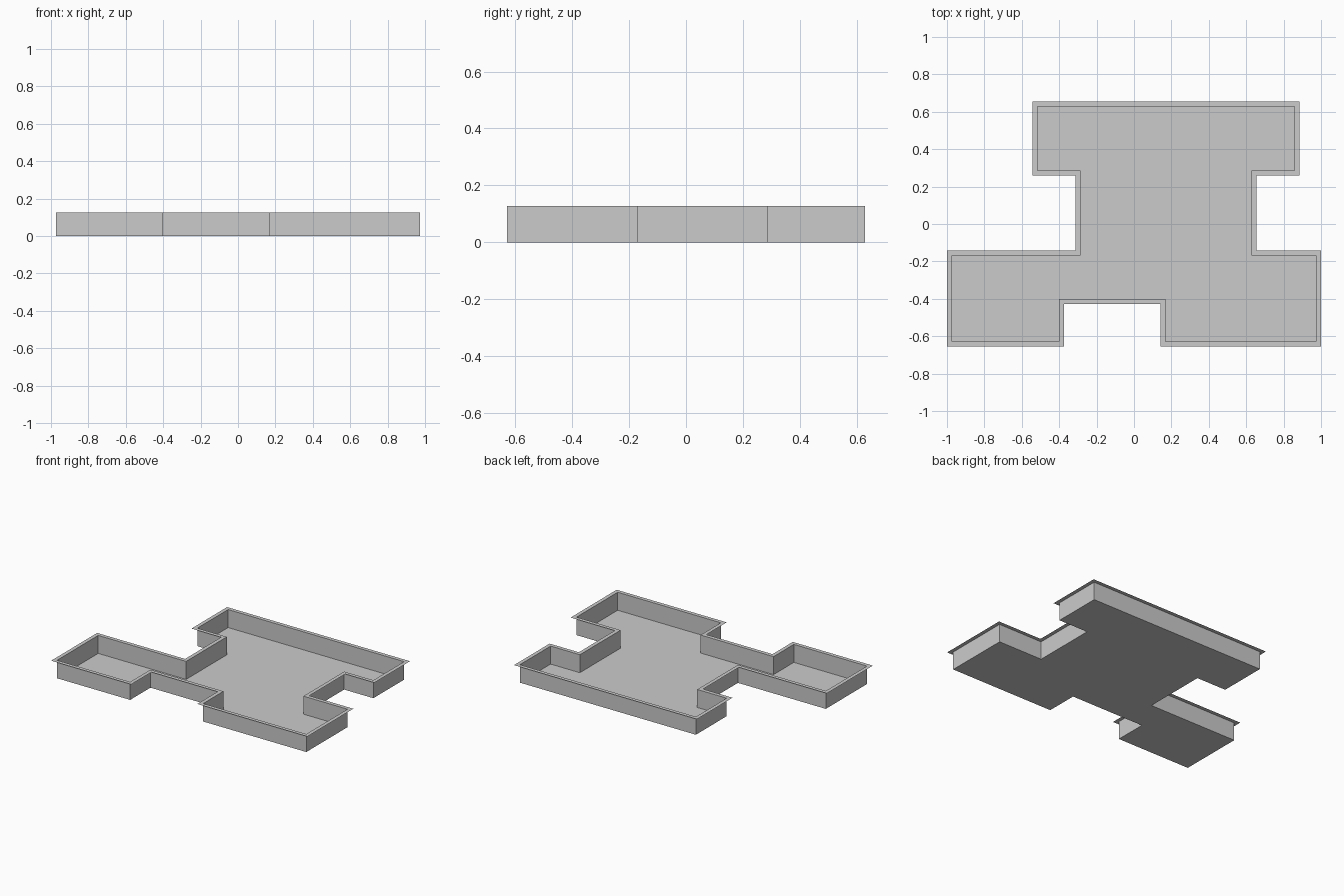
import bpy, bmesh
from mathutils import Vector

if "Cube" in bpy.data.objects:
    bpy.data.objects.remove(bpy.data.objects["Cube"])

HEIGHT = 0.127   # wall height
RIM = 0.027      # width of the flat lip

# Plan outline of the walls, counter-clockwise
plan = [(-0.973, -0.628), (-0.402, -0.628), (-0.402, -0.402), (0.168, -0.402),
        (0.168, -0.628), (0.973, -0.628), (0.973, -0.169), (0.629, -0.169),
        (0.629, 0.285), (0.857, 0.285), (0.857, 0.628), (-0.517, 0.628),
        (-0.517, 0.285), (-0.287, 0.285), (-0.287, -0.169), (-0.973, -0.169)]


def offset(points, d):
    """Move every right-angled corner outward by d."""
    out = []
    for i, p in enumerate(points):
        a, b, c = Vector(points[i - 1]), Vector(p), Vector(points[(i + 1) % len(points)])
        e, f = (b - a).normalized(), (c - b).normalized()
        out.append(b + d * (Vector((e.y, -e.x)) + Vector((f.y, -f.x))))
    return out


def ring(bm, points, z):
    return [bm.verts.new((p[0], p[1], z)) for p in points]


def bridge(bm, lower, upper):
    for i in range(len(lower)):
        j = (i + 1) % len(lower)
        bm.faces.new((lower[i], lower[j], upper[j], upper[i]))


bm = bmesh.new()
base = ring(bm, plan, 0)
top = ring(bm, plan, HEIGHT)
lip = ring(bm, offset(plan, RIM), HEIGHT)

# Floor, walls and outward lip, all thin sheets
bm.faces.new(base[::-1])
bridge(bm, base, top)
bridge(bm, top, lip)

mesh = bpy.data.meshes.new("shallow_tray")
bm.to_mesh(mesh)
bm.free()
bpy.context.collection.objects.link(bpy.data.objects.new("shallow_tray", mesh))
